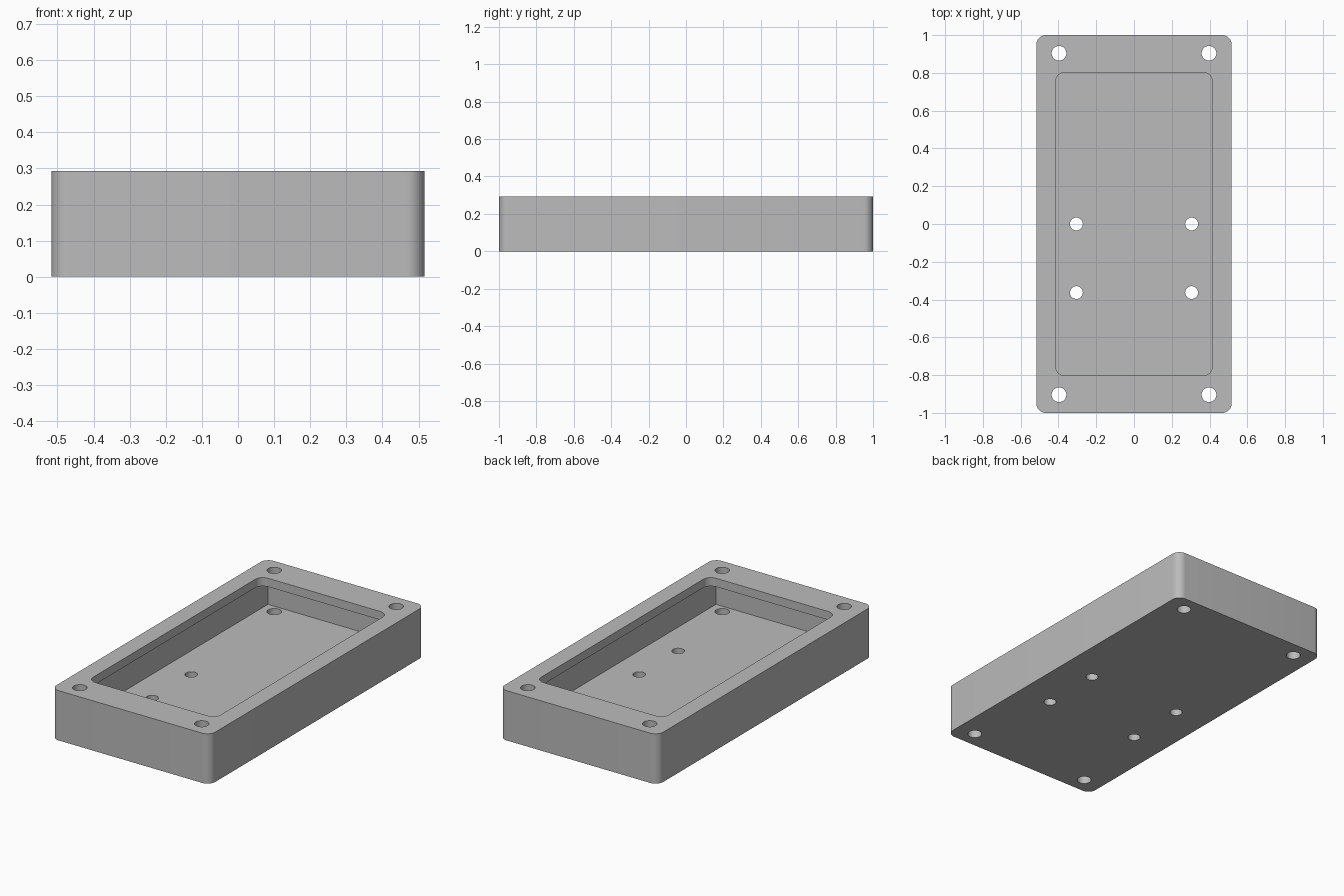
import bpy, bmesh, math

cube = bpy.data.objects.get("Cube")
if cube:
    bpy.data.objects.remove(cube, do_unlink=True)

HALF_X, HALF_Y, HEIGHT = 0.517, 1.0, 0.293
FLOOR, LIP, WALL = 0.05, 0.05, 0.04

grey = bpy.data.materials.new("plain grey")
grey.use_nodes = True
COLOUR = (0.5, 0.5, 0.5, 1)
grey.diffuse_color = COLOUR
grey.node_tree.nodes["Principled BSDF"].inputs["Base Color"].default_value = COLOUR


def prism(name, outline, z0, z1):
    """Extrude a flat outline from z0 up to z1."""
    bm = bmesh.new()
    face = bm.faces.new([bm.verts.new((x, y, z0)) for x, y in outline])
    top = bmesh.ops.extrude_face_region(bm, geom=[face])["geom"]
    verts = [g for g in top if isinstance(g, bmesh.types.BMVert)]
    bmesh.ops.translate(bm, verts=verts, vec=(0, 0, z1 - z0))
    bmesh.ops.recalc_face_normals(bm, faces=bm.faces)
    mesh = bpy.data.meshes.new(name)
    bm.to_mesh(mesh)
    bm.free()
    mesh.materials.append(grey)
    obj = bpy.data.objects.new(name, mesh)
    bpy.context.collection.objects.link(obj)
    return obj


def arc(cx, cy, r, start, sweep, steps):
    angles = [math.radians(start + sweep * i / steps) for i in range(steps + 1)]
    return [(cx + r * math.cos(a), cy + r * math.sin(a)) for a in angles]


def rounded(hx, hy, r):
    pts = []
    for i, (sx, sy) in enumerate([(1, 1), (-1, 1), (-1, -1), (1, -1)]):
        pts += arc(sx * (hx - r), sy * (hy - r), r, 90 * i, 90, 10)
    return pts


def circle(x, y, r):
    return arc(x, y, r, 0, 360, 32)[:-1]


# Outer shell with rounded vertical corners
box = prism("enclosure_box", rounded(HALF_X, HALF_Y, 0.05), 0, HEIGHT)

# Square-cornered cavity that runs beneath the lip, and the rounded opening
cx, cy = HALF_X - WALL, HALF_Y - WALL
cutters = [
    prism("cavity_cutter", [(-cx, -cy), (cx, -cy), (cx, cy), (-cx, cy)],
          FLOOR, HEIGHT - LIP),
    prism("opening_cutter", rounded(0.415, 0.803, 0.05), 0.15, HEIGHT + 0.1),
]

# Corner holes through lip and floor, smaller mounting holes through the floor
for side in (-1, 1):
    for y in (-0.904, 0.904):
        cutters.append(prism("corner_hole_cutter", circle(side * 0.397, y, 0.039),
                             -0.1, HEIGHT + 0.1))
    for y in (-0.363, 0.0):
        cutters.append(prism("mount_hole_cutter", circle(side * 0.305, y, 0.034),
                             -0.1, 0.15))

bpy.context.view_layer.objects.active = box
for cutter in cutters:
    mod = box.modifiers.new("cut", "BOOLEAN")
    mod.operation = "DIFFERENCE"
    mod.solver = "EXACT"
    mod.object = cutter
    bpy.ops.object.modifier_apply(modifier=mod.name)
    bpy.data.objects.remove(cutter, do_unlink=True)

# Smooth the rounded walls, keep the edges crisp
bpy.ops.object.select_all(action="DESELECT")
box.select_set(True)
bpy.ops.object.shade_smooth_by_angle(angle=math.radians(30))
